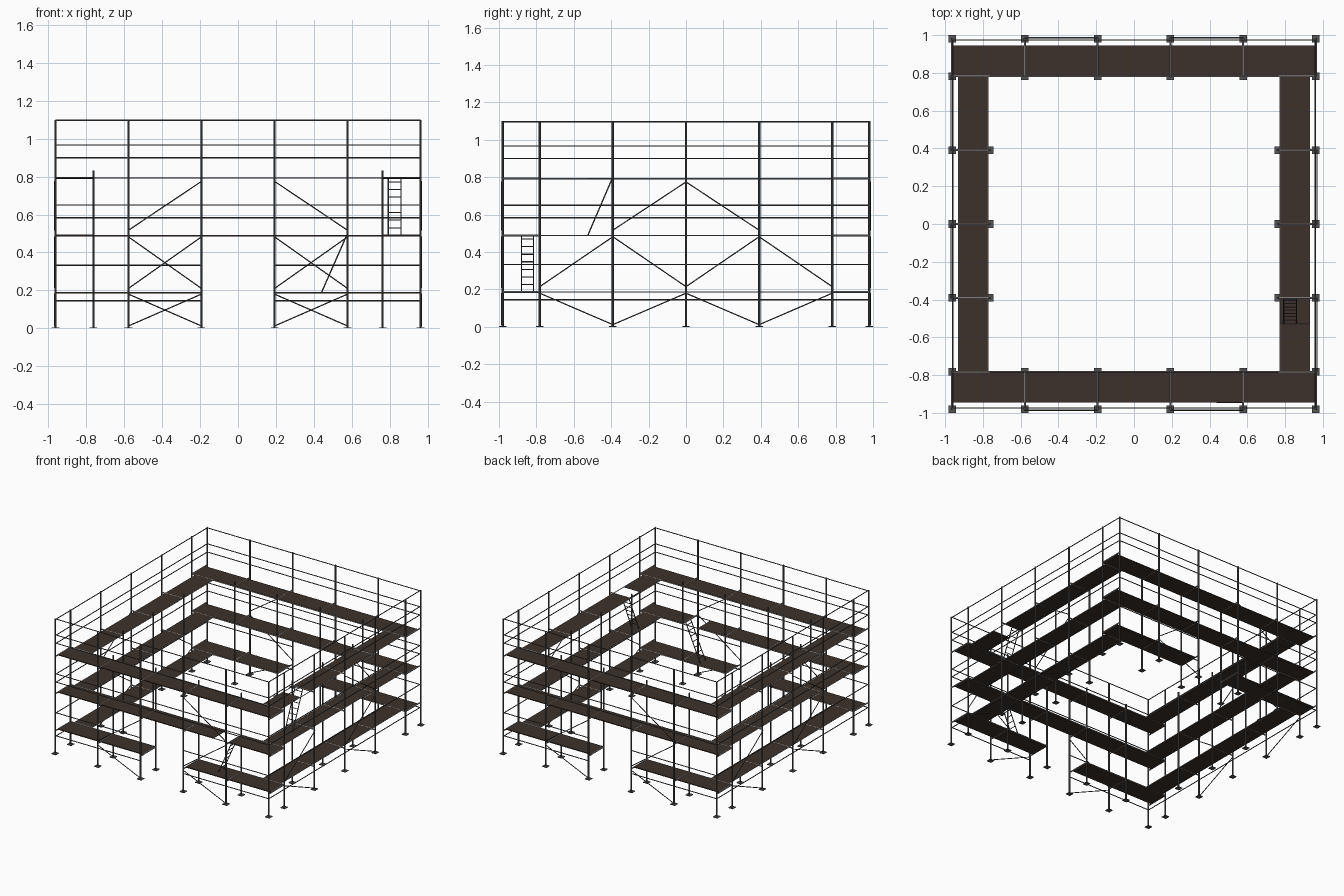
import bpy, bmesh
from mathutils import Vector, Matrix

if "Cube" in bpy.data.objects:
    bpy.data.objects.remove(bpy.data.objects["Cube"])

XO, XI, YO, YI = 0.963, 0.763, 0.98, 0.782
XS = [-0.963, -0.578, -0.193, 0.193, 0.578, 0.963]
YS = [-0.391, 0.0, 0.391]
DECKS = [0.187, 0.489, 0.793]
TOP, INNER_TOP = 1.1, 0.832

wood = bpy.data.materials.new("dark_wood")
wood.diffuse_color = (0.045, 0.031, 0.025, 1)
wood.use_nodes = True
wood.node_tree.nodes["Principled BSDF"].inputs["Base Color"].default_value = wood.diffuse_color
metal = bpy.data.materials.new("dark_steel")
metal.diffuse_color = (0.09, 0.09, 0.09, 1)
metal.use_nodes = True
metal.node_tree.nodes["Principled BSDF"].inputs["Base Color"].default_value = metal.diffuse_color
light = bpy.data.materials.new("galvanised_steel")
light.diffuse_color = (0.3, 0.3, 0.3, 1)
light.use_nodes = True
light.node_tree.nodes["Principled BSDF"].inputs["Base Color"].default_value = light.diffuse_color


class Part:
    """Collects tubes and boxes into one named object."""
    def __init__(self, name, mat):
        self.name, self.mat, self.bm = name, mat, bmesh.new()

    def tube(self, a, b, r, n=8):
        a, b = Vector(a), Vector(b)
        d = b - a
        m = Matrix.Translation((a + b) / 2) @ d.to_track_quat('Z', 'Y').to_matrix().to_4x4()
        bmesh.ops.create_cone(self.bm, cap_ends=True, segments=n, radius1=r,
                              radius2=r, depth=d.length, matrix=m)

    def box(self, lo, hi):
        lo, hi = Vector(lo), Vector(hi)
        m = Matrix.Translation((lo + hi) / 2) @ Matrix.Diagonal((*(hi - lo), 1))
        bmesh.ops.create_cube(self.bm, size=1, matrix=m)

    def done(self):
        me = bpy.data.meshes.new(self.name)
        self.bm.to_mesh(me)
        self.bm.free()
        me.materials.append(self.mat)
        ob = bpy.data.objects.new(self.name, me)
        bpy.context.collection.objects.link(ob)
        bpy.context.view_layer.objects.active = ob
        ob.select_set(True)
        bpy.ops.object.shade_smooth_by_angle()
        ob.select_set(False)


# Posts and square base plates
outer = [(x, s * YO) for x in XS for s in (-1, 1)]
outer += [(s * XO, y) for y in [-YI] + YS + [YI] for s in (-1, 1)]
inner = [(x, s * YI) for x in XS[1:-1] for s in (-1, 1)]
inner += [(s * XI, y) for y in YS for s in (-1, 1)]
posts = Part("posts", metal)
plates = Part("base_plates", metal)
for group, h in ((outer, TOP), (inner, INNER_TOP)):
    for x, y in group:
        posts.tube((x, y, 0.003), (x, y, h), 0.006)
        plates.box((x - 0.02, y - 0.02, 0), (x + 0.02, y + 0.02, 0.005))
posts.done()
plates.done()

# Guard rails round the outside; the lowest two leave the gateway open
rails = Part("guard_rails", metal)
for z in (0.145, 0.333, 0.583, 0.65, 0.90, 0.967, TOP - 0.003):
    for s in (-1, 1):
        for a, b in zip(XS, XS[1:]):
            if z > 0.4 or abs(a + b) > 0.1:
                rails.tube((a, s * (YO - 0.006), z), (b, s * (YO - 0.006), z), 0.0035)
        rails.tube((s * (XO - 0.004), -YO, z), (s * (XO - 0.004), YO, z), 0.0035)
rails.done()

# Transoms and inner ledgers carrying the decks
frame = Part("deck_frames", light)
for z in DECKS:
    for s in (-1, 1):
        for x in XS:
            frame.tube((x, s * YI, z), (x, s * YO, z), 0.005)
        for y in [-YI] + YS + [YI]:
            frame.tube((s * XI, y, z), (s * XO, y, z), 0.005)
        for a, b in zip(XS, XS[1:]):
            if z > 0.3 or abs(a + b) > 0.1:
                frame.tube((a, s * YI, z), (b, s * YI, z), 0.0035)
        for x in (0.773, 0.93):
            frame.tube((s * x, -YI, z), (s * x, YI, z), 0.003)
frame.done()

# Decks, one board panel per bay, with gateway and hatch gaps
deck = Part("deck_boards", wood)
for lvl, z in enumerate(DECKS):
    for s in (-1, 1):
        y0, y1 = sorted((s * 0.787, s * 0.945))
        for i, (a, b) in enumerate(zip(XS, XS[1:])):
            if lvl == 0 and i == 2:
                continue
            if lvl == 1 and s < 0 and i == 3:
                b = 0.437
            deck.box((a, y0, z - 0.004), (b, y1, z + 0.003))
        x0, x1 = sorted((s * 0.775, s * 0.928))
        ys = [-YI] + YS + [YI]
        for i, (a, b) in enumerate(zip(ys, ys[1:])):
            if lvl == 2 and s > 0 and i == 0:
                b = -0.53
            deck.box((x0, a, z - 0.004), (x1, b, z + 0.003))
deck.done()

# Diagonal braces, the same on opposite faces after a half turn
braces = Part("diagonal_braces", metal)
fx = YO + 0.006
front = [(-0.578, 0.18, -0.193, 0.012), (0.193, 0.18, 0.578, 0.012),
         (-0.578, 0.21, -0.193, 0.482), (0.193, 0.21, 0.578, 0.482),
         (0.193, 0.775, 0.578, 0.517)]
right = [(-YI, 0.18, -0.391, 0.012), (0, 0.18, 0.391, 0.012),
         (-YI, 0.215, -0.391, 0.482), (0, 0.215, 0.391, 0.482),
         (0, 0.775, 0.391, 0.517)]
for s in (1, -1):
    for a, za, b, zb in front:
        braces.tube((s * a, -s * (YO + 0.006), za), (s * b, -s * (YO + 0.006), zb), 0.0032)
    for a, za, b, zb in right:
        braces.tube((s * (XO + 0.006), s * a, za), (s * (XO + 0.006), s * b, zb), 0.0032)
# matching upper braces on the other bays come from the half turn above
braces.done()


# Sloping access ladders
def ladder(name, foot, head, side):
    p = Part(name, metal)
    foot, head, side = Vector(foot), Vector(head), Vector(side)
    p.tube(foot, head, 0.0035)
    p.tube(foot + side, head + side, 0.0035)
    for i in range(1, 8):
        c = foot.lerp(head, i / 7.5)
        p.tube(c, c + side, 0.0028)
    p.done()


ladder("lower_ladder", (0.44, -0.88, DECKS[0]), (0.573, -0.88, DECKS[1]), (0, 0.065, 0))
ladder("upper_ladder", (0.793, -0.525, DECKS[1]), (0.793, -0.395, DECKS[2]), (0.067, 0, 0))

# Trim round the hatch openings
trim = Part("hatch_edges", metal)
trim.tube((0.437, -0.945, DECKS[1]), (0.437, -0.787, DECKS[1]), 0.004)
trim.tube((0.437, -0.945, DECKS[1]), (0.578, -0.945, DECKS[1]), 0.003)
trim.tube((0.775, -0.53, DECKS[2]), (0.928, -0.53, DECKS[2]), 0.004)
trim.done()
